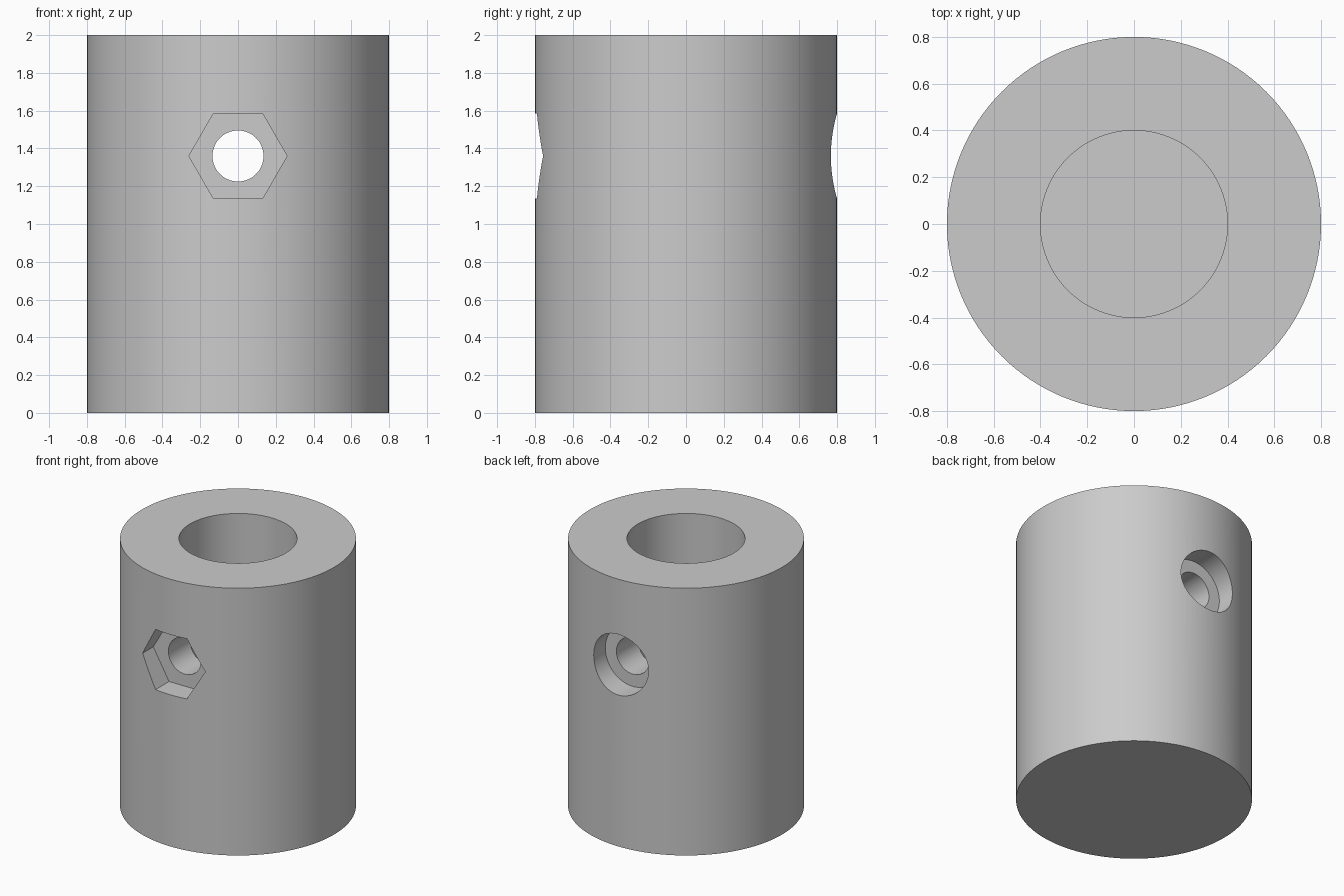
import bpy
import math
from math import pi

cube = bpy.data.objects.get("Cube")
if cube:
    bpy.data.objects.remove(cube, do_unlink=True)

HOLE_Z = 1.36      # height of the cross bolt
SEAT_Y = 0.63      # distance of the nut and bolt-head seats from the axis

grey = bpy.data.materials.new("plain grey")
grey.use_nodes = True
colour = (0.6, 0.6, 0.6, 1)
grey.diffuse_color = colour
grey.node_tree.nodes["Principled BSDF"].inputs["Base Color"].default_value = colour


def cylinder(name, radius, depth, location, sides, along_y=False, turn=0):
    """Cylinder or prism, upright or lying along y."""
    bpy.ops.mesh.primitive_cylinder_add(
        vertices=sides, radius=radius, depth=depth, location=location,
        rotation=(pi / 2 if along_y else 0, turn, 0))
    obj = bpy.context.object
    obj.name = name
    obj.data.materials.append(grey)
    return obj


# Solid outer body
body = cylinder("coupling_body", 0.8, 2, (0, 0, 1), 128)

# Blind shaft bore, bolt hole, hexagonal nut pocket, round bolt-head recess
BORE_FLOOR = 0.72
cutters = [
    cylinder("shaft_bore_cutter", 0.4, 2, (0, 0, BORE_FLOOR + 1), 96),
    cylinder("bolt_hole_cutter", 0.135, 2, (0, 0, HOLE_Z), 64, True),
    cylinder("nut_pocket_cutter", 0.26, 0.6, (0, -SEAT_Y - 0.3, HOLE_Z), 6, True, pi / 6),
    cylinder("bolt_head_cutter", 0.227, 0.6, (0, SEAT_Y + 0.3, HOLE_Z), 64, True),
]

for cutter in cutters:
    cut = body.modifiers.new(cutter.name, "BOOLEAN")
    cut.operation = "DIFFERENCE"
    cut.solver = "EXACT"
    cut.object = cutter

# Bake the cuts, then remove the helpers
bpy.ops.object.select_all(action="DESELECT")
body.select_set(True)
bpy.context.view_layer.objects.active = body
for name in [m.name for m in body.modifiers]:
    bpy.ops.object.modifier_apply(modifier=name)
for cutter in cutters:
    bpy.data.objects.remove(cutter, do_unlink=True)

bpy.ops.object.shade_smooth_by_angle(angle=math.radians(30))
